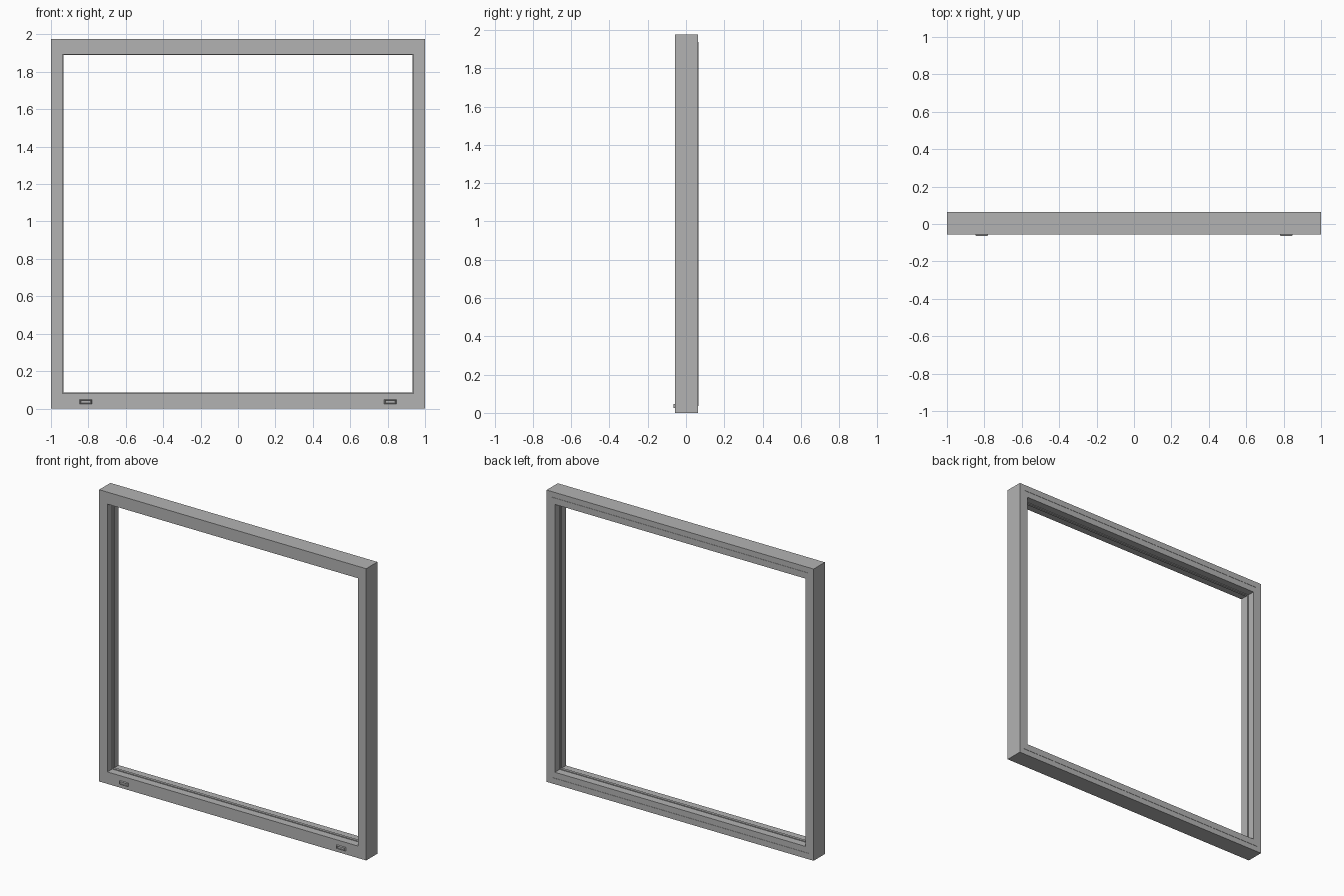
import bpy
import bmesh

cube = bpy.data.objects.get("Cube")
if cube:
    bpy.data.objects.remove(cube, do_unlink=True)

grey = bpy.data.materials.new("frame grey")
grey.use_nodes = True
colour = (0.45, 0.45, 0.45, 1)
grey.diffuse_color = colour
grey.node_tree.nodes["Principled BSDF"].inputs["Base Color"].default_value = colour

HEIGHT = 1.975
FRONT, BACK = -0.057, 0.063


def finish(name, bm):
    bmesh.ops.recalc_face_normals(bm, faces=bm.faces)
    mesh = bpy.data.meshes.new(name)
    bm.to_mesh(mesh)
    bm.free()
    mesh.materials.append(grey)
    obj = bpy.data.objects.new(name, mesh)
    bpy.context.collection.objects.link(obj)
    return obj


def swept_ring(name, profile):
    """Sweep a closed (inset, y) profile around the mitred rectangle."""
    bm = bmesh.new()
    rings = []
    for sx, top in ((-1, 0), (1, 0), (1, 1), (-1, 1)):
        rings.append([bm.verts.new((sx * (1 - side), y, HEIGHT - rail if top else rail))
                      for side, rail, y in profile])
    n = len(profile)
    for i in range(4):
        a, b = rings[i], rings[(i + 1) % 4]
        for j in range(n):
            k = (j + 1) % n
            bm.faces.new((a[j], a[k], b[k], b[j]))
    return finish(name, bm)


# Main frame, with a shallow glazing ridge halfway through the opening
SIDE, RAIL, LIP = 0.062, 0.081, 0.005
swept_ring("window_frame", [
    (0, 0, FRONT), (SIDE, RAIL, FRONT),
    (SIDE, RAIL, -0.006), (SIDE + LIP, RAIL + LIP, -0.006),
    (SIDE + LIP, RAIL + LIP, 0.012), (SIDE, RAIL, 0.012),
    (SIDE, RAIL, BACK), (0, 0, BACK)])

# Thin sealing bead on the back face
swept_ring("back_seal", [
    (0.033, 0.037, BACK - 0.002), (0.037, 0.041, BACK - 0.002),
    (0.037, 0.041, BACK + 0.002), (0.033, 0.037, BACK + 0.002)])


# Tapered drain covers with a recessed slot on the bottom rail
def drain_cover(name, x):
    bm = bmesh.new()
    bmesh.ops.create_cube(bm, size=1)
    for v in bm.verts:
        outer = v.co.y < 0
        width = 0.058 if outer else 0.072
        v.co = (x + v.co.x * width, FRONT - 0.008 if outer else FRONT + 0.002,
                0.036 + v.co.z * (0.018 if outer else 0.026))
    bm.normal_update()
    face = min(bm.faces, key=lambda f: f.calc_center_median().y)
    bmesh.ops.inset_individual(bm, faces=[face], thickness=0.004)
    bmesh.ops.translate(bm, verts=face.verts, vec=(0, 0.004, 0))
    finish(name, bm)


drain_cover("right_drain_cover", -0.814)
drain_cover("left_drain_cover", 0.814)
